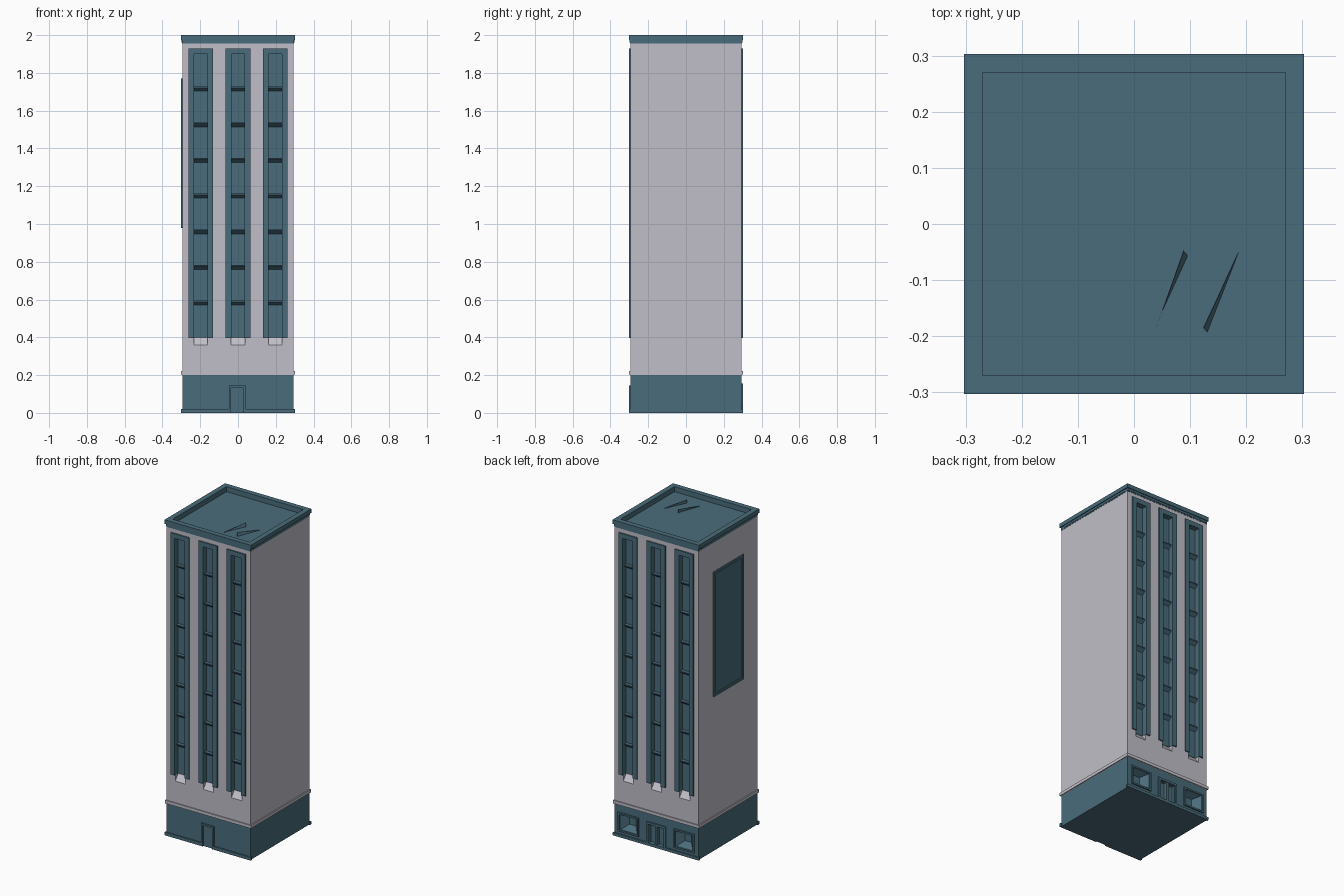
import bpy, bmesh

if "Cube" in bpy.data.objects:
    bpy.data.objects.remove(bpy.data.objects["Cube"])


def material(name, rgb):
    m = bpy.data.materials.new(name)
    m.diffuse_color = (*rgb, 1)
    m.use_nodes = True
    m.node_tree.nodes["Principled BSDF"].inputs["Base Color"].default_value = m.diffuse_color
    return m


TEAL = material("slate teal", (0.068, 0.15, 0.2))
GREY = material("pale grey", (0.53, 0.52, 0.58))
WALL = 0.295   # wall distance from the centre
PROUD = 0.303  # face of the raised trim

# Each side maps (u along wall, d outward, z) to world space
SIDES = {
    "front": lambda u, d, z: (u, -d, z),
    "back": lambda u, d, z: (-u, d, z),
    "left": lambda u, d, z: (-d, -u, z),
}


def make(name, solids, mat):
    """Object made of eight-cornered solids, each an inner and an outer loop."""
    bm = bmesh.new()
    for a, b in solids:
        va, vb = [bm.verts.new(p) for p in a], [bm.verts.new(p) for p in b]
        n = len(va)
        bm.faces.new(va[::-1])
        bm.faces.new(vb)
        for i in range(n):
            j = (i + 1) % n
            bm.faces.new((va[i], va[j], vb[j], vb[i]))
    bmesh.ops.recalc_face_normals(bm, faces=bm.faces)
    me = bpy.data.meshes.new(name)
    bm.to_mesh(me)
    bm.free()
    me.materials.append(mat)
    ob = bpy.data.objects.new(name, me)
    bpy.context.collection.objects.link(ob)
    return ob


def rect(side, u0, u1, z0, z1, d):
    f = SIDES[side]
    return [f(u0, d, z0), f(u1, d, z0), f(u1, d, z1), f(u0, d, z1)]


def slab(side, u0, u1, z0, z1, d0, d1):
    return rect(side, u0, u1, z0, z1, d0), rect(side, u0, u1, z0, z1, d1)


def block(r, z0, z1):
    """Square block centred on the tower axis."""
    loop = lambda z: [(-r, -r, z), (r, -r, z), (r, r, z), (-r, r, z)]
    return loop(z0), loop(z1)


def frame(side, u0, u1, z0, z1, w, d0, d1, bottom=True):
    parts = [slab(side, u0, u0 + w, z0, z1, d0, d1),
             slab(side, u1 - w, u1, z0, z1, d0, d1),
             slab(side, u0 + w, u1 - w, z1 - w, z1, d0, d1)]
    if bottom:
        parts.append(slab(side, u0 + w, u1 - w, z0, z0 + w, d0, d1))
    return parts


def profile(side, u0, u1, dz):
    """Extrude a (d, z) profile along the wall."""
    f = SIDES[side]
    return [f(u0, d, z) for d, z in dz], [f(u1, d, z) for d, z in dz]


def cut(target, cutter):
    cutter.hide_render = True
    cutter.display_type = 'WIRE'
    mod = target.modifiers.new("recess", 'BOOLEAN')
    mod.operation = 'DIFFERENCE'
    mod.solver = 'EXACT'
    mod.object = cutter


# Tower shaft and ground floor
shaft = make("tower_wall", [block(WALL, 0.2, 1.965)], GREY)
base = make("ground_floor", [block(WALL, 0, 0.2)], TEAL)
make("belt_ledge", [block(0.302, 0.203, 0.222)], GREY)

# Roof floor and parapet
make("roof_floor", [block(0.296, 1.955, 1.968)], TEAL)
H = 0.27
make("parapet", [
    (rect("front", -PROUD, PROUD, 1.975, 2, H), rect("front", -PROUD, PROUD, 1.975, 2, PROUD)),
    (rect("back", -PROUD, PROUD, 1.975, 2, H), rect("back", -PROUD, PROUD, 1.975, 2, PROUD)),
    slab("left", -H, H, 1.975, 2, H, PROUD),
    slab("left", -H, H, 1.975, 2, -PROUD, -H)], TEAL)
make("parapet_foot", [slab(s, -0.296, 0.296, 1.962, 1.976, H, 0.298)
                      for s in ("front", "back")]
     + [slab("left", -H, H, 1.962, 1.976, a, b)
        for a, b in ((H, 0.298), (-0.298, -H))], TEAL)

# Sharp roof vents
make("roof_vents", [
    ([(0.036, -0.195, 1.96), (0.098, -0.06, 1.96), (0.088, -0.047, 1.96)],
     [(0.036, -0.195, 1.969), (0.089, -0.048, 1.99), (0.088, -0.047, 1.99)]),
    ([(0.187, -0.048, 1.96), (0.123, -0.185, 1.96), (0.133, -0.195, 1.96)],
     [(0.187, -0.048, 1.969), (0.123, -0.185, 1.99), (0.124, -0.186, 1.99)])], TEAL)

# Tall window strips on the front and back
channels, jambs, glass, bars = [], [], [], []
DEEP = 0.268
for side in ("front", "back"):
    for c in (-0.197, 0, 0.197):
        channels.append(profile(side, c - 0.036, c + 0.036,
                                [(DEEP - 0.004, 0.4), (0.32, 0.325),
                                 (0.32, 1.905), (DEEP - 0.004, 1.905)]))
        jambs += frame(side, c - 0.065, c + 0.065, 0.397, 1.93, 0.03,
                       DEEP - 0.002, PROUD, False)
        glass.append(slab(side, c - 0.036, c + 0.036, 0.398, 1.905, DEEP - 0.004, DEEP))
        for i in range(7):
            z = 0.582 + i * 0.1888
            bars.append(profile(side, c - 0.036, c + 0.036,
                                [(DEEP - 0.002, z - 0.013), (0.29, z + 0.006),
                                 (0.29, z + 0.012), (DEEP - 0.002, z + 0.012)]))
cut(shaft, make("strip_cutter", channels, GREY))
make("strip_frames", jambs, TEAL)
make("strip_glass", glass, TEAL)
make("floor_bars", bars, TEAL)

# Framed panel high on the left wall
make("side_panel", [slab("left", -0.15, 0.15, 0.98, 1.77, 0.29, 0.297)]
     + frame("left", -0.15, 0.15, 0.98, 1.77, 0.016, 0.29, PROUD), TEAL)

# Front entrance and plinth strips
make("front_door", frame("front", -0.048, 0.042, 0, 0.145, 0.012, 0.29, PROUD, False), TEAL)
make("plinth", [slab("front", -0.302, -0.048, 0, 0.02, 0.29, PROUD),
                slab("front", 0.042, 0.302, 0, 0.02, 0.29, PROUD),
                slab("back", -0.302, 0.302, 0, 0.018, 0.29, PROUD)], TEAL)

# Splayed back windows and double door
holes, frames = [], []
for c in (-0.195, 0.195):
    holes.append((rect("back", c - 0.022, c + 0.022, 0.075, 0.125, 0.255),
                  rect("back", c - 0.07, c + 0.07, 0.035, 0.152, 0.305)))
    frames += frame("back", c - 0.072, c + 0.072, 0.035, 0.155, 0.01, 0.292, PROUD)
for c in (-0.03, 0.03):
    holes.append(slab("back", c - 0.022, c + 0.022, 0.018, 0.135, 0.275, 0.32))
frames += frame("back", -0.068, 0.068, 0, 0.15, 0.014, 0.29, PROUD, False)
frames.append(slab("back", -0.008, 0.008, 0, 0.14, 0.28, 0.3))
cut(base, make("ground_cutter", holes, TEAL))
make("back_frames", frames, TEAL)
